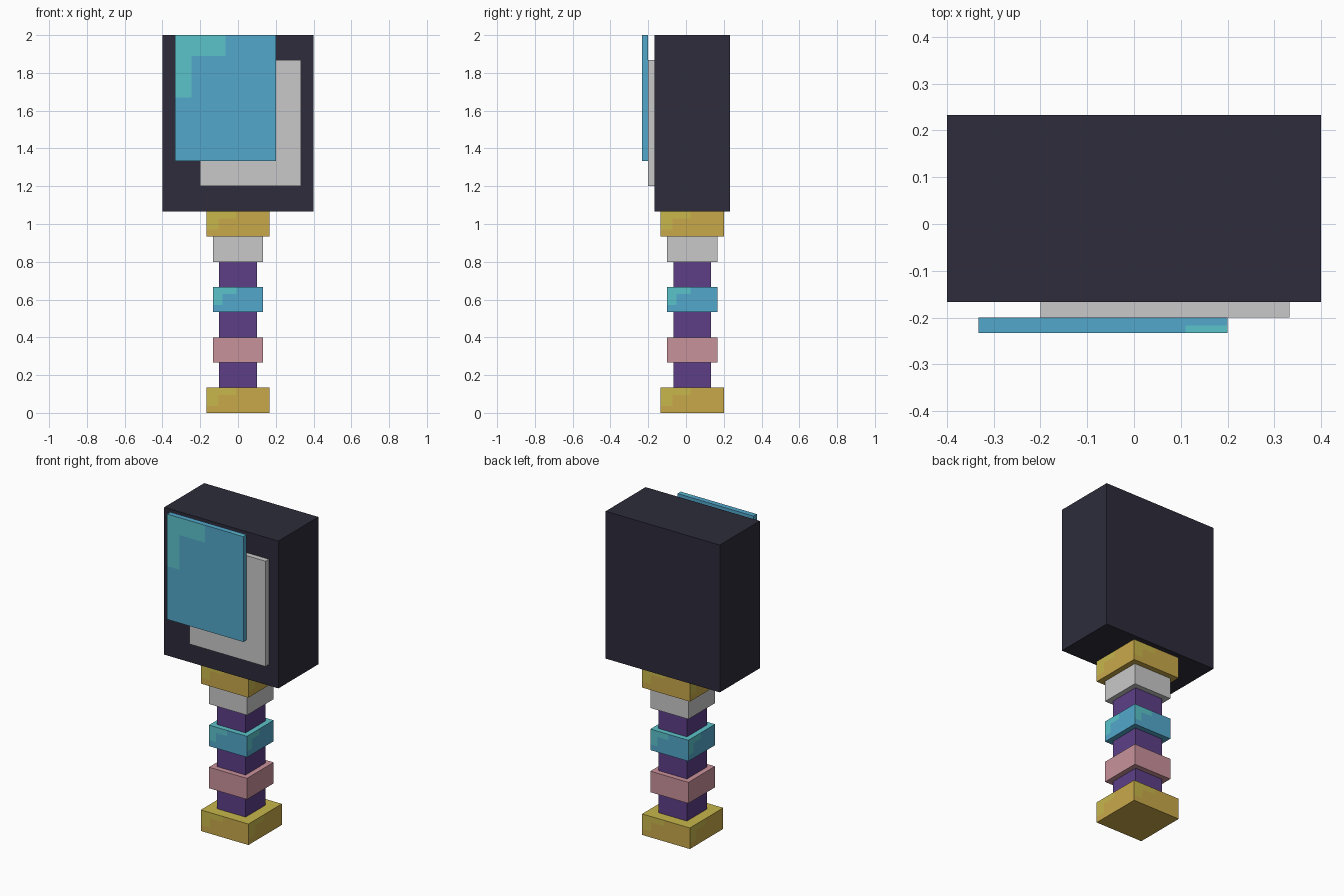
import bpy, bmesh
from mathutils import Vector, Matrix

cube = bpy.data.objects.get("Cube")
if cube:
    bpy.data.objects.remove(cube, do_unlink=True)


def linear(c):
    c /= 255
    return c / 12.92 if c <= 0.04045 else ((c + 0.055) / 1.055) ** 2.4


def material(name, r, g, b):
    m = bpy.data.materials.new(name)
    col = (linear(r), linear(g), linear(b), 1)
    m.diffuse_color = col
    m.use_nodes = True
    bsdf = next(n for n in m.node_tree.nodes if n.type == 'BSDF_PRINCIPLED')
    bsdf.inputs["Base Color"].default_value = col
    bsdf.inputs["Roughness"].default_value = 0.8
    return m


DARK = material("dark slate", 45, 44, 59)
BLUE = material("sky blue", 82, 168, 204)
TEAL = material("light teal", 91, 195, 203)
GREY = material("light grey", 201, 201, 201)
GOLD = material("gold", 200, 169, 74)
YELLOW = material("light gold", 200, 183, 75)
PURPLE = material("purple", 93, 63, 135)
PINK = material("dusty pink", 201, 146, 155)


def box(name, lo, hi, mats, cuts=(), rule=None):
    """Box between two corners; cuts are (axis, position), rule picks light faces."""
    lo, hi = Vector(lo), Vector(hi)
    bm = bmesh.new()
    bmesh.ops.create_cube(bm, size=1, matrix=Matrix.Translation((lo + hi) / 2)
                          @ Matrix.Diagonal((*(hi - lo), 1)))
    for axis, pos in cuts:
        normal, point = Vector(), Vector()
        normal[axis], point[axis] = 1, pos
        bmesh.ops.bisect_plane(bm, geom=bm.verts[:] + bm.edges[:] + bm.faces[:],
                               plane_co=point, plane_no=normal)
    bm.normal_update()
    if rule:
        for f in bm.faces:
            f.material_index = int(rule(f.calc_center_median(), f.normal))
    me = bpy.data.meshes.new(name)
    bm.to_mesh(me)
    bm.free()
    for m in mats:
        me.materials.append(m)
    bpy.context.scene.collection.objects.link(bpy.data.objects.new(name, me))


CY = 0.033   # depth centre of handle and head
STEP = 2 / 15  # height of one handle ring


def ring(name, level, half, base, light=None):
    """One square handle ring, with a light upper-left corner on each side."""
    z0, z1 = level * STEP, (level + 1) * STEP
    lo, hi = (-half, CY - half, z0), (half, CY + half, z1)
    if not light:
        box(name, lo, hi, [base])
        return
    near, far = 0.06 * half, 0.62 * half
    za, zb = z1 - 0.28 * STEP, z1 - 0.72 * STEP
    cuts = [(a, c + s * d) for a, c in ((0, 0), (1, CY))
            for s in (-1, 1) for d in (near, far)] + [(2, za), (2, zb)]

    def rule(c, n):
        if abs(n.z) > 0.5:
            return n.z > 0
        u = (c - Vector((0, CY, 0))).dot(Vector((0, 0, 1)).cross(n))
        return (u < -near and c.z > za) or (u < -far and c.z > zb)

    box(name, lo, hi, [base, light], cuts, rule)


# Handle, from the pommel up
ring("pommel", 0, 0.167, GOLD, YELLOW)
ring("lower_grip", 1, 0.1, PURPLE)
ring("pink_ring", 2, 0.133, PINK)
ring("middle_grip", 3, 0.1, PURPLE)
ring("blue_ring", 4, 0.133, BLUE, TEAL)
ring("upper_grip", 5, 0.1, PURPLE)
ring("grey_ring", 6, 0.133, GREY)
ring("collar", 7, 0.167, GOLD, YELLOW)

# Head block and the two stacked plates on its front
box("head_block", (-0.4, -0.167, 1.067), (0.4, 0.233, 2), [DARK])
box("grey_plate", (-0.2, -0.2, 1.2), (0.333, -0.167, 1.867), [GREY])


def plate_shine(c, n):
    if n.y < -0.5:   # L-shaped shine in the upper corner
        return (c.x < -0.067 and c.z > 1.89) or (c.x < -0.247 and c.z > 1.67)
    return n.z > 0.5 and c.x > 0.11 and c.y < -0.217


box("blue_plate", (-0.333, -0.233, 1.333), (0.2, -0.2, 2), [BLUE, TEAL],
    [(0, -0.247), (0, -0.067), (0, 0.11), (1, -0.217), (2, 1.67), (2, 1.89)],
    plate_shine)
